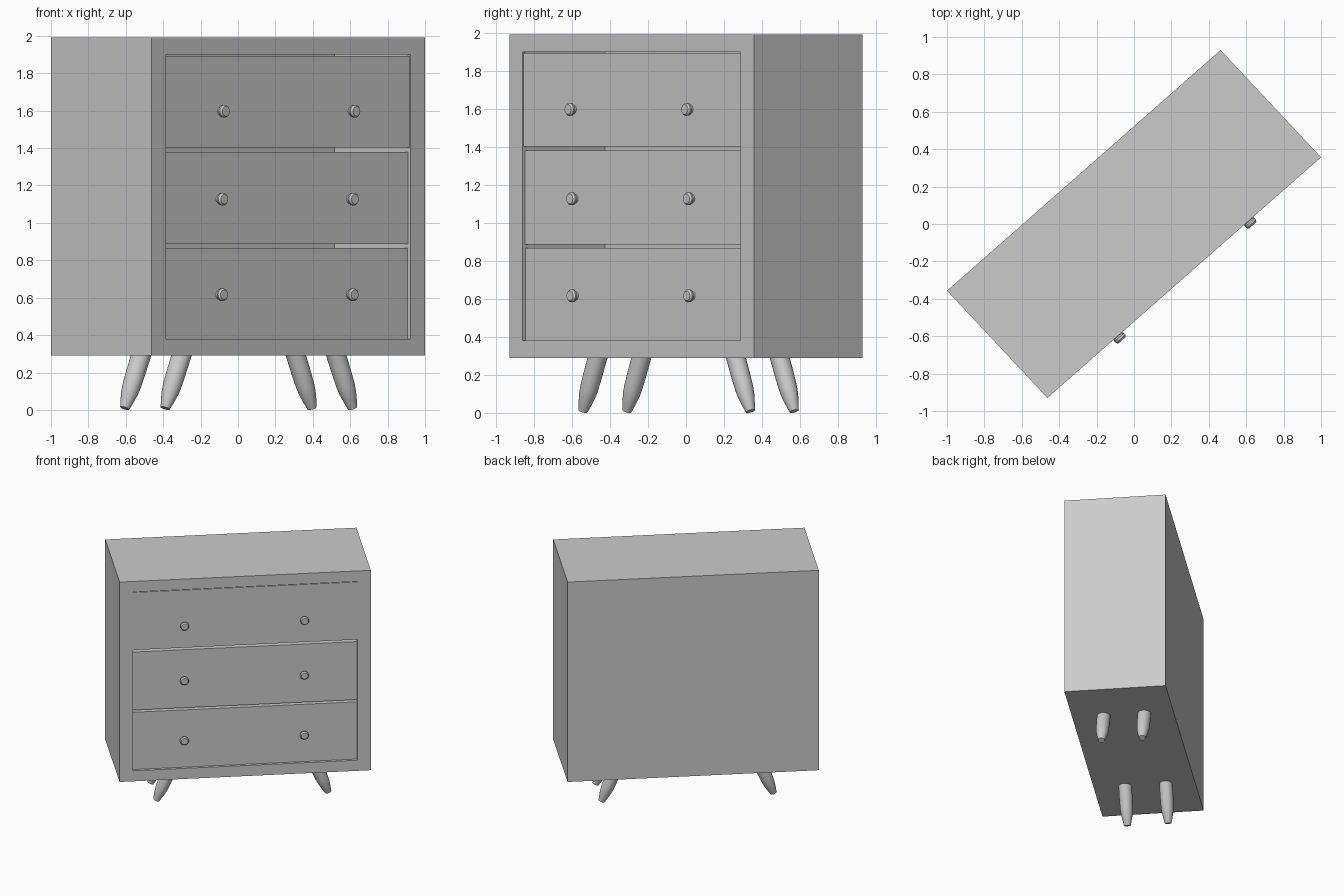
import bpy, bmesh, math
from mathutils import Matrix, Vector

if "Cube" in bpy.data.objects:
    bpy.data.objects.remove(bpy.data.objects["Cube"])

# Cabinet frame: local x runs along the front, local y runs to the back
W, D = 0.974, 0.3925          # half width, half depth
FRAME = Matrix(((0.751, -0.684, 0, 0),
                (0.6605, 0.730, 0, 0),
                (0, 0, 1, 0),
                (0, 0, 0, 1)))


def finish(name, bm, smooth=False):
    bmesh.ops.recalc_face_normals(bm, faces=bm.faces)
    mesh = bpy.data.meshes.new(name)
    bm.to_mesh(mesh)
    bm.free()
    mesh.transform(FRAME)
    ob = bpy.data.objects.new(name, mesh)
    bpy.context.collection.objects.link(ob)
    if smooth:
        bpy.context.view_layer.objects.active = ob
        bpy.ops.object.select_all(action='DESELECT')
        ob.select_set(True)
        bpy.ops.object.shade_smooth_by_angle(angle=math.radians(30))
    return ob


def box(x0, x1, y0, y1, z0, z1):
    bm = bmesh.new()
    bmesh.ops.create_cube(bm, size=1)
    for v in bm.verts:
        v.co = Vector(((x0 + x1) / 2 + v.co.x * (x1 - x0),
                       (y0 + y1) / 2 + v.co.y * (y1 - y0),
                       (z0 + z1) / 2 + v.co.z * (z1 - z0)))
    return bm


def lathe(name, profile, start, axis, sides=24):
    """Capped round part: profile holds (radius, distance along axis)."""
    bm = bmesh.new()
    rot = Vector(axis).to_track_quat('Z', 'Y')
    rings = []
    for r, h in profile:
        rings.append([bm.verts.new(Vector(start) + rot @ Vector(
            (r * math.cos(2 * math.pi * i / sides),
             r * math.sin(2 * math.pi * i / sides), h))) for i in range(sides)])
    for a, b in zip(rings, rings[1:]):
        for i in range(sides):
            j = (i + 1) % sides
            bm.faces.new((a[i], a[j], b[j], b[i]))
    bm.faces.new(rings[0])
    bm.faces.new(rings[-1])
    return finish(name, bm, True)


# Cabinet body with a deep opening in the front
bm = box(-W, W, -D, D, 0.29, 1.99)
bm.normal_update()
front = min(bm.faces, key=lambda f: f.calc_center_median().y)
bmesh.ops.inset_region(bm, faces=[front], thickness=0.05)
for v in front.verts:
    v.co.x = math.copysign(0.87, v.co.x)
    v.co.z = 0.38 if v.co.z < 1 else 1.90
ext = bmesh.ops.extrude_discrete_faces(bm, faces=[front])
bmesh.ops.translate(bm, vec=(0, 0.595, 0), verts=ext['faces'][0].verts)
finish("cabinet_body", bm)

# Drawers, slightly set back, each with two round knobs
for name, z0, z1, inset, kz in (("bottom", 0.38, 0.867, 0.022, 0.616),
                                ("middle", 0.886, 1.38, 0.020, 1.127),
                                ("top", 1.403, 1.893, 0.008, 1.597)):
    y = -D + inset
    finish(name + "_drawer", box(-0.87, 0.87, y, -D + 0.575, z0, z1))
    for side, kx in (("left", -0.472), ("right", 0.458)):
        lathe(f"{name}_{side}_knob",
              [(0.024, -0.005), (0.024, 0.010), (0.033, 0.018),
               (0.034, 0.030), (0.026, 0.040)],
              (kx, y, kz), (0, -1, 0))

# Splayed tapered legs, tilted outwards along the cabinet
for sx, side in ((-1, "left"), (1, "right")):
    for sy, place in ((-1, "front"), (1, "back")):
        foot = Vector((0.012 + sx * 0.667, 0.008 + sy * 0.158, 0.009))
        axis = Vector((-sx * 0.115, 0, 0.28))
        lathe(f"{place}_{side}_leg",
              [(0.025, 0), (0.036, 0.045), (0.045, 0.09), (0.049, 0.13),
               (0.051, 0.20), (0.052, 0.34)],
              foot, axis.normalized())
